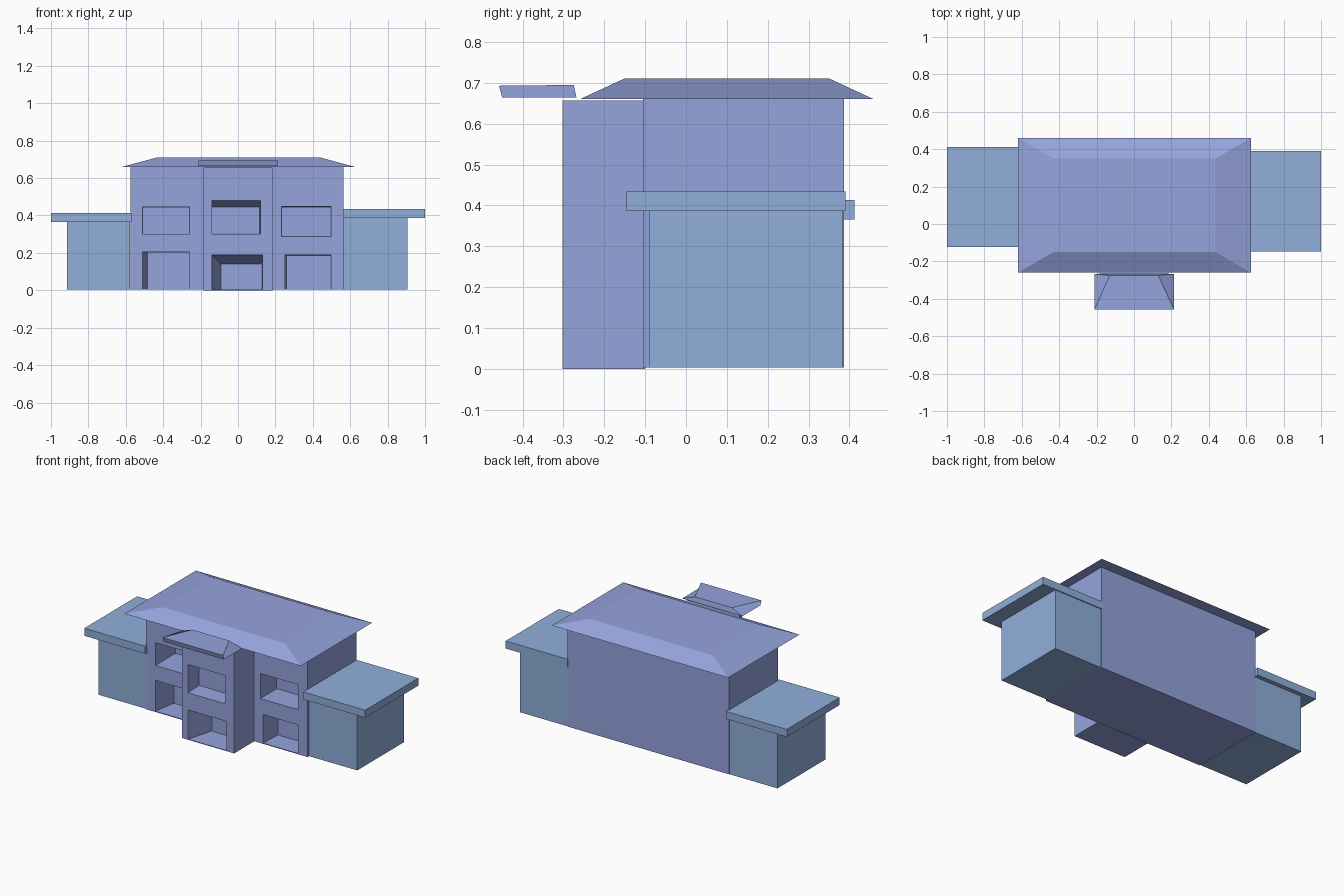
import bpy, bmesh

if "Cube" in bpy.data.objects:
    bpy.data.objects.remove(bpy.data.objects["Cube"])


def material(name, color):
    m = bpy.data.materials.new(name)
    m.diffuse_color = color
    m.use_nodes = True
    m.node_tree.nodes["Principled BSDF"].inputs["Base Color"].default_value = m.diffuse_color
    return m


WALL = material("periwinkle", (0.30, 0.37, 0.72, 1))
WING = material("sky_blue", (0.28, 0.43, 0.70, 1))


def loft(name, ring_a, ring_b, mat):
    """Closed solid between two matching four-point rings."""
    bm = bmesh.new()
    a = [bm.verts.new(p) for p in ring_a]
    b = [bm.verts.new(p) for p in ring_b]
    bm.faces.new(a)
    bm.faces.new(b)
    for i in range(4):
        j = (i + 1) % 4
        bm.faces.new((a[i], a[j], b[j], b[i]))
    bmesh.ops.recalc_face_normals(bm, faces=bm.faces)
    mesh = bpy.data.meshes.new(name)
    bm.to_mesh(mesh)
    bm.free()
    mesh.materials.append(mat)
    ob = bpy.data.objects.new(name, mesh)
    bpy.context.collection.objects.link(ob)
    return ob


def flat(x0, x1, y0, y1, z):
    return [(x0, y0, z), (x1, y0, z), (x1, y1, z), (x0, y1, z)]


def upright(x0, x1, z0, z1, y):
    return [(x0, y, z0), (x1, y, z0), (x1, y, z1), (x0, y, z1)]


def box(name, x0, x1, y0, y1, z0, z1, mat):
    return loft(name, flat(x0, x1, y0, y1, z0), flat(x0, x1, y0, y1, z1), mat)


def recess(target, front, back, y, depth):
    """Cut a tapering opening into a wall whose face is at y."""
    # start slightly outside the wall, on the line of the taper
    k = 0.02 / depth
    start = [f + (f - b) * k for f, b in zip(front, back)]
    cutter = loft("cutter", upright(*start, y - 0.02), upright(*back, y + depth), WALL)
    cutter.hide_render = True
    mod = target.modifiers.new("opening", 'BOOLEAN')
    mod.operation = 'DIFFERENCE'
    mod.solver = 'EXACT'
    mod.object = cutter
    bpy.context.view_layer.objects.active = target
    bpy.ops.object.modifier_apply(modifier=mod.name)
    bpy.data.objects.remove(cutter)


# Main block with four openings: front rect, back rect (x0, x1, z0, z1), depth
FACE = -0.105
main = box("main_block", -0.575, 0.565, FACE, 0.387, 0.003, 0.66, WALL)
for front, back, depth in (
    ((-0.51, -0.26, 0.30, 0.445), (-0.508, -0.262, 0.302, 0.443), 0.20),
    ((-0.51, -0.26, 0.008, 0.205), (-0.485, -0.26, 0.008, 0.202), 0.15),
    ((0.232, 0.497, 0.287, 0.447), (0.235, 0.495, 0.290, 0.443), 0.16),
    ((0.25, 0.497, 0.008, 0.190), (0.258, 0.495, 0.008, 0.183), 0.14),
):
    recess(main, front, back, FACE, depth)

# Projecting entrance bay with doorway and balcony opening
bay = box("entrance_bay", -0.185, 0.185, -0.303, -0.10, 0.0, 0.657, WALL)
recess(bay, (-0.14, 0.12, 0.30, 0.48), (-0.14, 0.115, 0.305, 0.445), -0.303, 0.11)
recess(bay, (-0.14, 0.13, 0.004, 0.19), (-0.092, 0.125, 0.004, 0.14), -0.303, 0.17)

# Hipped roof with a flat top
loft("main_roof", flat(-0.62, 0.625, -0.26, 0.46, 0.66),
     flat(-0.43, 0.437, -0.15, 0.35, 0.711), WALL)

# Small canopy over the entrance, its top narrowing to the rear
loft("entrance_canopy",
     [(-0.21, -0.45, 0.664), (0.215, -0.45, 0.664),
      (0.215, -0.268, 0.664), (-0.21, -0.268, 0.664)],
     [(-0.212, -0.458, 0.693), (0.215, -0.458, 0.693),
      (0.13, -0.275, 0.695), (-0.13, -0.275, 0.695)], WALL)

# Side wings with overhanging slab roofs: wall x, wall y, roof x, roof y, eave, top
for side, wx, wy, rx, ry, eave, top in (
    ("left", (-0.915, -0.577), (-0.10, 0.384), (-1.0, -0.57), (-0.122, 0.412), 0.365, 0.413),
    ("right", (0.562, 0.905), (-0.09, 0.384), (0.562, 1.0), (-0.146, 0.39), 0.386, 0.434),
):
    box(side + "_wing", *wx, *wy, 0.003, eave, WING)
    box(side + "_wing_roof", *rx, *ry, eave, top, WING)
